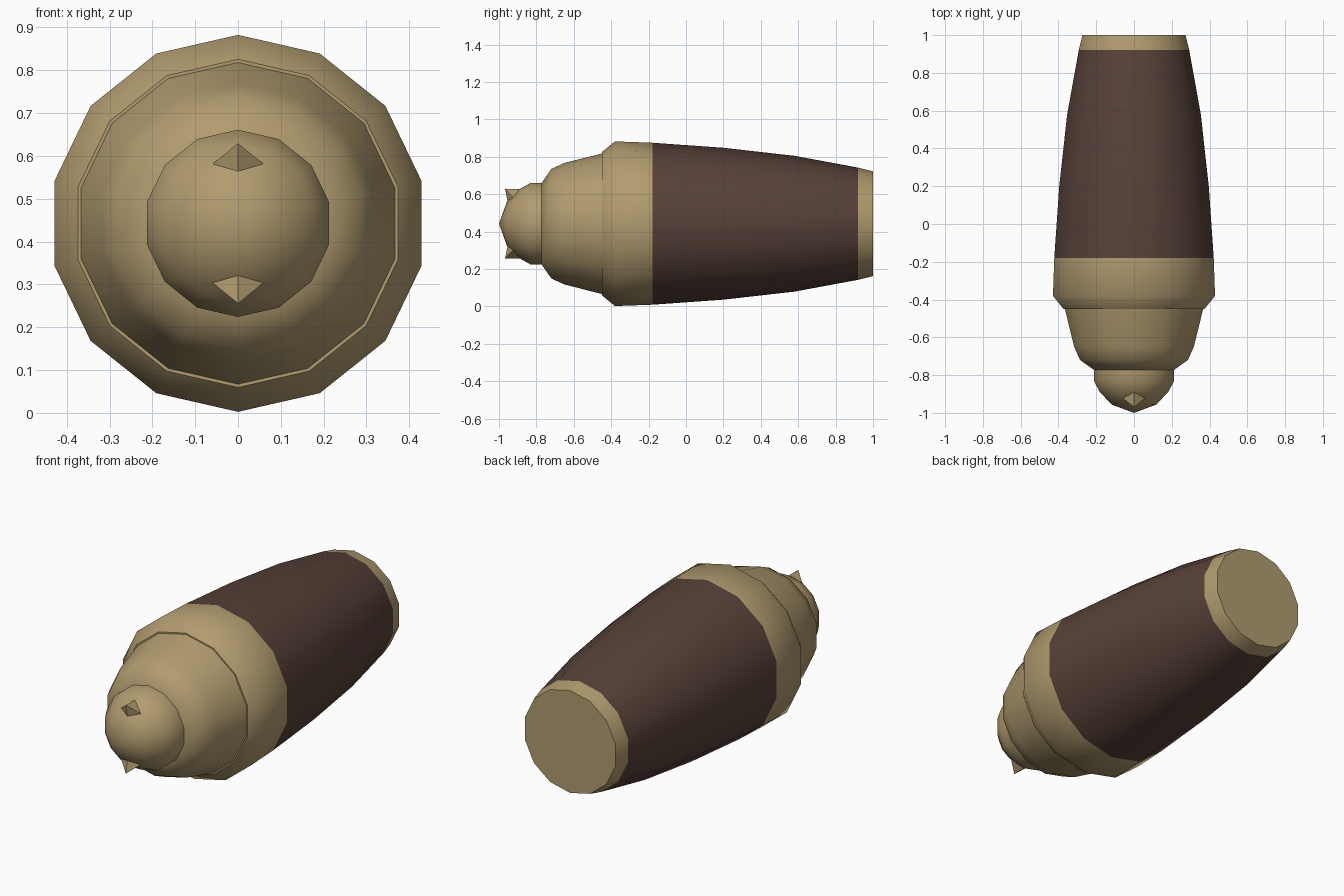
import bpy, bmesh, math
from mathutils import Vector

SIDES = 14
AXIS_Z = 0.4425

if "Cube" in bpy.data.objects:
    bpy.data.objects.remove(bpy.data.objects["Cube"], do_unlink=True)


def material(name, rgb):
    mat = bpy.data.materials.new(name)
    mat.use_nodes = True
    mat.diffuse_color = (*rgb, 1)
    mat.node_tree.nodes["Principled BSDF"].inputs["Base Color"].default_value = (*rgb, 1)
    return mat


TAN = material("tan", (0.44, 0.33, 0.16))
BROWN = material("dark brown", (0.095, 0.052, 0.04))


def finish(name, bm, mats, angle):
    bmesh.ops.recalc_face_normals(bm, faces=bm.faces[:])
    mesh = bpy.data.meshes.new(name)
    bm.to_mesh(mesh)
    bm.free()
    for mat in mats:
        mesh.materials.append(mat)
    obj = bpy.data.objects.new(name, mesh)
    bpy.context.collection.objects.link(obj)
    bpy.ops.object.select_all(action="DESELECT")
    obj.select_set(True)
    bpy.context.view_layer.objects.active = obj
    bpy.ops.object.shade_smooth_by_angle(angle=math.radians(angle))
    return obj


def lathe(name, profile, mats, angle=50, band=None):
    """Turn (y, radius) points around the long axis and close the ends."""
    bm = bmesh.new()
    rings = []
    for y, r in profile:
        if r == 0:
            rings.append([bm.verts.new((0, y, AXIS_Z))] * SIDES)
            continue
        steps = [math.tau * i / SIDES for i in range(SIDES)]
        rings.append([bm.verts.new((r * math.sin(a), y, AXIS_Z + r * math.cos(a))) for a in steps])
    for a, b in zip(rings, rings[1:]):
        for i in range(SIDES):
            j = (i + 1) % SIDES
            corners = list(dict.fromkeys((a[i], a[j], b[j], b[i])))
            bm.faces.new(corners)
    for ring, point in ((rings[0], profile[0]), (rings[-1], profile[-1])):
        if point[1] > 0:
            bm.faces.new(ring)
    # Faces lying inside the band take the second material
    if band:
        for f in bm.faces:
            f.material_index = int(band[0] < f.calc_center_median().y < band[1])
    return finish(name, bm, mats, angle)


# Main barrel with dark wrap between two tan bands
lathe("barrel", [(-0.45, 0.383), (-0.38, 0.44), (-0.18, 0.433), (0.2, 0.406),
                 (0.58, 0.363), (0.92, 0.30), (1.0, 0.28)],
      [TAN, BROWN], band=(-0.18, 0.92))

# Stepped nose section
lathe("nose", [(-0.44, 0.378), (-0.65, 0.325), (-0.72, 0.293), (-0.772, 0.218)], [TAN])

# Rounded tip
lathe("tip_dome", [(-0.76, 0.2185), (-0.83, 0.2185), (-0.892, 0.184),
                   (-0.957, 0.119), (-1.0, 0)], [TAN])

# Small pointed barbs above and below the tip
for name, s in (("upper_barb", 1), ("lower_barb", -1)):
    bm = bmesh.new()
    peak = bm.verts.new((0, -0.968, AXIS_Z + s * 0.187))
    base = [bm.verts.new((x, y, AXIS_Z + s * r)) for x, y, r in
            ((0, -0.885, 0.186), (0.064, -0.92, 0.135), (0, -0.953, 0.115), (-0.064, -0.92, 0.135))]
    for i in range(4):
        bm.faces.new((peak, base[i], base[(i + 1) % 4]))
    bm.faces.new(base)
    finish(name, bm, [TAN], 50)
